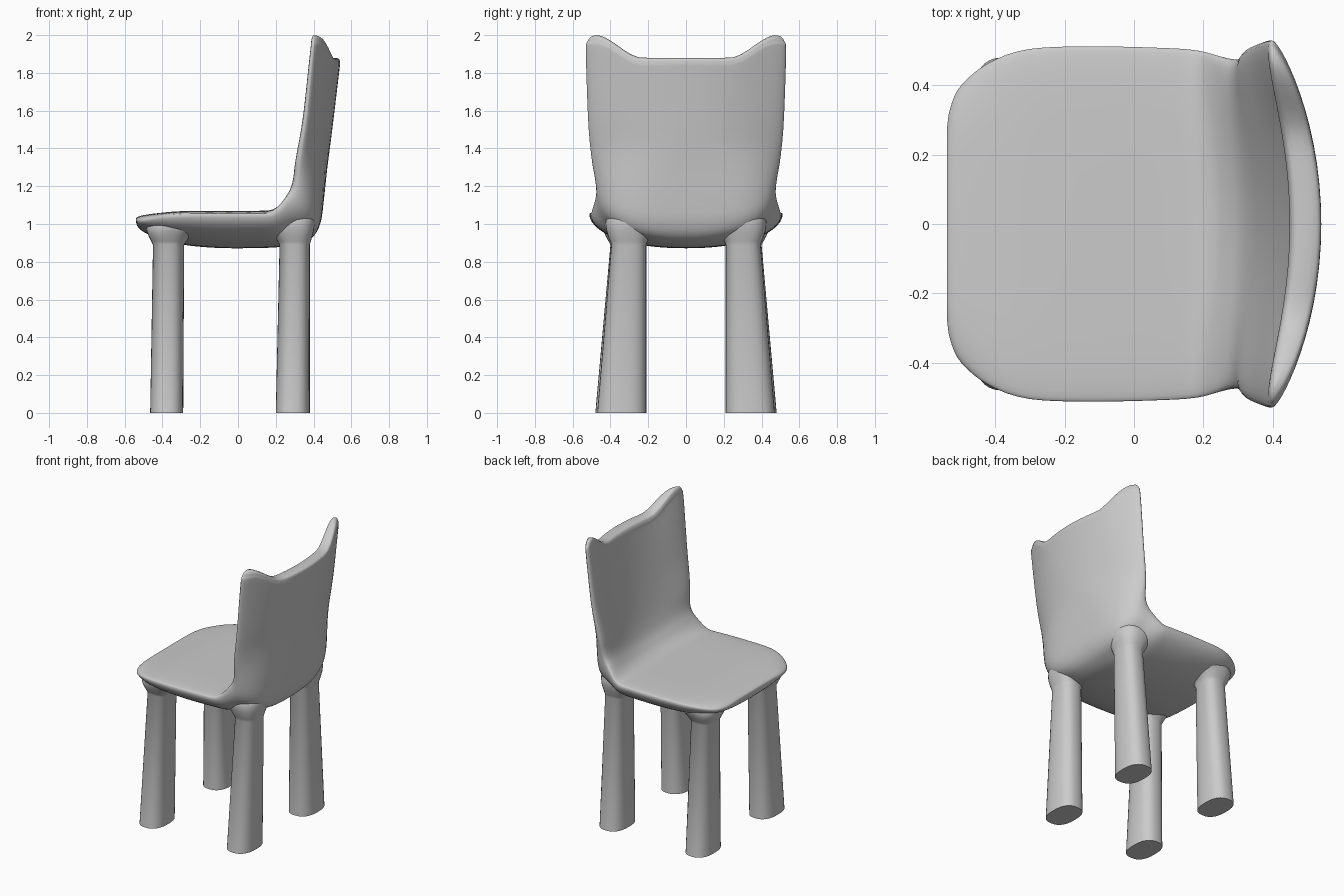
import bpy, bmesh, math
from mathutils import Vector

if "Cube" in bpy.data.objects:
    bpy.data.objects.remove(bpy.data.objects["Cube"])


def smooth(t):
    t = max(0.0, min(1.0, t))
    return t * t * (3 - 2 * t)


def finish(name, bm, angle):
    bmesh.ops.recalc_face_normals(bm, faces=bm.faces)
    mesh = bpy.data.meshes.new(name)
    bm.to_mesh(mesh)
    bm.free()
    ob = bpy.data.objects.new(name, mesh)
    bpy.context.collection.objects.link(ob)
    bpy.ops.object.select_all(action='DESELECT')
    ob.select_set(True)
    bpy.context.view_layer.objects.active = ob
    bpy.ops.object.shade_smooth_by_angle(angle=math.radians(angle))
    return ob


def bridge(bm, rings):
    n = len(rings[0])
    for a, b in zip(rings, rings[1:]):
        for i in range(n):
            j = (i + 1) % n
            bm.faces.new((a[i], a[j], b[j], b[i]))


def catmull(rows, steps):
    out = []
    for i in range(len(rows) - 1):
        p = [rows[max(0, min(len(rows) - 1, i + k))] for k in (-1, 0, 1, 2)]
        for s in range(steps):
            t = s / steps
            out.append([0.5 * (2 * b + (c - a) * t + (2 * a - 5 * b + 4 * c - d) * t * t
                               + (3 * b - a - 3 * c + d) * t ** 3) for a, b, c, d in zip(*p)])
    return out + [list(rows[-1])]


# Seat and backrest: one loft from the front lip, along the seat and up the back.
# inner x, inner z, outer x, outer z, half width, edge position
stations = [
    (-.54, 1.03, -.54, 1.01, .27, .5),
    (-.53, 1.038, -.53, .985, .335, .4),
    (-.50, 1.047, -.495, .955, .40, .3),
    (-.42, 1.058, -.41, .92, .465, .15),
    (-.30, 1.068, -.29, .89, .505, .09),
    (-.10, 1.07, -.10, .873, .512, .08),
    (.10, 1.07, .12, .873, .507, .08),
    (.18, 1.074, .24, .88, .50, .1),
    (.235, 1.095, .33, .895, .488, .12),
    (.275, 1.13, .40, .935, .478, .2),
    (.305, 1.17, .438, 1.01, .475, .3),
    (.33, 1.23, .455, 1.13, .482, .4),
    (.355, 1.32, .472, 1.29, .497, .5),
    (.392, 1.50, .499, 1.50, .515, .5),
    (.443, 1.80, .535, 1.80, .53, .5),
    (.45, 1.85, .54, 1.85, .52, .5),
    (.46, 1.873, .535, 1.873, .50, .5),
    (.48, 1.88, .515, 1.88, .47, .5),
]
SEG = 28
bm = bmesh.new()
rings = []
for ix, iz, ox, oz, w, e in catmull(stations, 4):
    inner, outer = Vector((ix, 0, iz)), Vector((ox, 0, oz))
    edge = inner.lerp(outer, e)
    forward = (inner - outer).normalized()
    # the back curls forward at its sides; its outer face is squarer near the seat
    curl = .095 * smooth((ix - .14) / .24)
    square = 2.2 + 2.3 * math.exp(-((ix - .315) / .045) ** 2)

    def point(c, base, power, curl_power):
        p = base.lerp(edge, 1 - math.sqrt(max(0, 1 - abs(c) ** power)))
        p = p + forward * curl * abs(c) ** curl_power
        p.y = w * c
        # raised corners of the backrest
        p.z += .12 * smooth((abs(p.y) - .23) / .25) * smooth((p.z - 1.5) / .38)
        return bm.verts.new(p)

    cs = [math.sin(math.pi * (k / SEG - .5)) for k in range(SEG + 1)]
    rings.append([point(c, inner, 5, 2) for c in cs]
                 + [point(c, outer, square, max(2, square - .5)) for c in reversed(cs[1:-1])])
bridge(bm, rings)
# close both ends with strips between the inner and outer sides
for r in (rings[0], rings[-1]):
    n = len(r)
    bm.faces.new((r[0], r[1], r[n - 1]))
    for k in range(1, SEG - 1):
        bm.faces.new((r[k], r[k + 1], r[n - k - 1], r[n - k]))
    bm.faces.new((r[SEG - 1], r[SEG], r[SEG + 1]))
finish("seat_and_back", bm, 60)


# Legs: rounded sections with a flared collar running into the seat
def leg(name, foot, collar, side):
    bm = bmesh.new()
    rings = []
    for z, x0, x1, y0, y1 in [foot] + catmull(collar, 3):
        ring = []
        for k in range(32):
            a = math.tau * k / 32
            u, v = (math.copysign(abs(f(a)) ** (2 / 2.5), f(a)) for f in (math.cos, math.sin))
            ring.append(bm.verts.new(((x0 + x1) / 2 + u * (x1 - x0) / 2,
                                      side * ((y0 + y1) / 2 + v * (y1 - y0) / 2), z)))
        rings.append(ring)
    bridge(bm, rings)
    bm.faces.new(rings[0])
    bm.faces.new(rings[-1])
    finish(name, bm, 50)


front_foot = (0, -.465, -.29, .22, .48)
front_collar = [(.89, -.45, -.285, .22, .40), (.96, -.483, -.225, .18, .437),
                (1.015, -.49, -.09, .10, .452)]
rear_foot = (0, .20, .38, .21, .47)
rear_collar = [(.89, .22, .38, .21, .395), (.96, .18, .40, .18, .42),
               (1.02, .15, .408, .15, .425), (1.08, .24, .385, .2, .39)]
for label, side in (("left", 1), ("right", -1)):
    leg("front_leg_" + label, front_foot, front_collar, side)
    leg("rear_leg_" + label, rear_foot, rear_collar, side)
